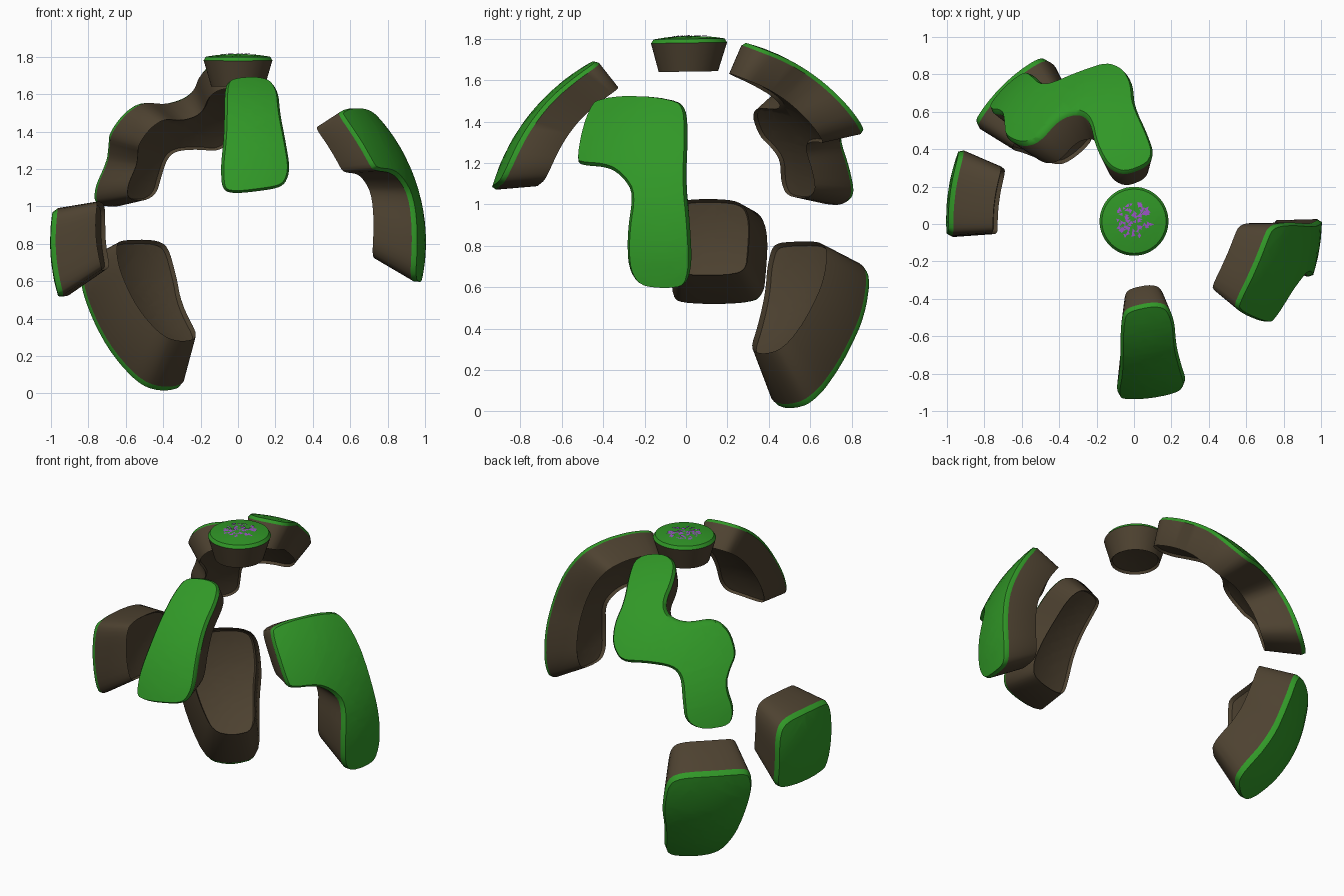
import bpy, bmesh, math, random
from mathutils import Vector

if "Cube" in bpy.data.objects:
    bpy.data.objects.remove(bpy.data.objects["Cube"])

random.seed(4)
CENTER = Vector((0, 0.03, 0.81))   # centre of the broken globe
FOCUS = Vector((0, 0, 1.15))       # every shard tapers toward this point
RADIUS, TAPER = 1.005, 0.78


def material(name, rgb):
    m = bpy.data.materials.new(name)
    m.diffuse_color = (*rgb, 1)
    m.use_nodes = True
    m.node_tree.nodes["Principled BSDF"].inputs["Base Color"].default_value = m.diffuse_color
    return m


GRASS = material("grass green", (0.030, 0.310, 0.020))
EARTH = material("earth brown", (0.075, 0.054, 0.030))
PETAL = material("petal purple", (0.330, 0.090, 0.560))


def lift(azimuth, elevation, u, v):
    """Drop a point of a flat view onto the globe; returns a direction."""
    a, e = math.radians(azimuth), math.radians(elevation)
    right = Vector((math.cos(a), math.sin(a), 0))
    cam = Vector((math.sin(a) * math.cos(e), -math.cos(a) * math.cos(e), math.sin(e)))
    up = cam.cross(right)
    du, dv = u - CENTER.dot(right), v - CENTER.dot(up)
    w = math.sqrt(max(RADIUS ** 2 - du * du - dv * dv, 0.01))
    return (right * du + up * dv + cam * w).normalized()


def soften(pts, rounds=2):
    """Corner cutting on a closed outline."""
    for _ in range(rounds):
        out = []
        for p, q in zip(pts, pts[1:] + pts[:1]):
            out += [p * 0.77 + q * 0.23, p * 0.23 + q * 0.77]
        pts = out
    return pts


def shard(name, azimuth, elevation, outline):
    dirs = [lift(azimuth, elevation, u, v) for u, v in outline]
    n = sum(dirs, Vector()).normalized()
    e1 = n.orthogonal().normalized()
    e2 = n.cross(e1)
    # outline on the plane touching the globe
    flat = soften([Vector((d.dot(e1), d.dot(e2))) / d.dot(n) for d in dirs])
    area = sum(p.x * q.y - q.x * p.y for p, q in zip(flat, flat[1:] + flat[:1]))
    if area < 0:
        flat.reverse()
    k = len(flat)
    inner = []
    for i in range(k):
        t = (flat[(i + 1) % k] - flat[i - 1]).normalized()
        inner.append(flat[i] + Vector((-t.y, t.x)) * 0.018)

    bm = bmesh.new()
    vo = [bm.verts.new((p.x, p.y, 0)) for p in flat]
    vi = [bm.verts.new((p.x, p.y, 0)) for p in inner]
    for i in range(k):
        j = (i + 1) % k
        bm.faces.new((vo[i], vo[j], vi[j], vi[i])).material_index = 1
    cap = bm.faces.new(vi)
    bmesh.ops.triangulate(bm, faces=[cap])
    # grid cuts so that the cap can curve
    for axis in ((1, 0, 0), (0, 1, 0)):
        for s in range(-14, 15):
            faces = [f for f in bm.faces if f.material_index == 0]
            geom = list({x for f in faces for x in (*f.verts, *f.edges)}) + faces
            bmesh.ops.bisect_plane(bm, geom=geom, dist=1e-5,
                                   plane_co=Vector(axis) * (s * 0.08 + 0.003), plane_no=axis)
    # wrap on the globe, with the rim rolled down a little
    rim = {v for v in bm.verts if v.is_boundary}
    for v in bm.verts:
        d = (n + e1 * v.co.x + e2 * v.co.y).normalized()
        v.co = CENTER + d * RADIUS
        if v in rim:
            v.co = FOCUS + (v.co - FOCUS) * 0.975
    # grass skin above, earth wall and underside
    for f in bm.faces:
        f.material_index = 0
    top = list(bm.faces)
    ext = bmesh.ops.extrude_face_region(bm, geom=top, use_keep_orig=True)
    for v in [g for g in ext["geom"] if isinstance(g, bmesh.types.BMVert)]:
        v.co = FOCUS + (v.co - FOCUS) * TAPER
    keep = set(top)
    for f in bm.faces:
        if f not in keep:
            f.material_index = 1
    bmesh.ops.recalc_face_normals(bm, faces=bm.faces[:])
    finish(name, bm, (GRASS, EARTH), 42)


def finish(name, bm, mats, angle):
    me = bpy.data.meshes.new(name)
    bm.to_mesh(me)
    bm.free()
    for m in mats:
        me.materials.append(m)
    ob = bpy.data.objects.new(name, me)
    bpy.context.collection.objects.link(ob)
    bpy.ops.object.select_all(action='DESELECT')
    ob.select_set(True)
    bpy.context.view_layer.objects.active = ob
    bpy.ops.object.shade_smooth_by_angle(angle=math.radians(angle))


# round cap island on top
shard("top_island", 0, 90, [(0.19 * math.cos(i * math.pi / 12), 0.015 + 0.19 * math.sin(i * math.pi / 12))
                            for i in range(24)])

# front slab
shard("front_island", 0, 0, [
    (-.07, 1.66), (-.03, 1.69), (.1, 1.70), (.18, 1.68), (.22, 1.62), (.23, 1.5), (.26, 1.35),
    (.285, 1.2), (.26, 1.12), (.2, 1.09), (0, 1.065), (-.085, 1.08), (-.095, 1.2), (-.08, 1.35),
    (-.075, 1.45)])

# hooked island on the right
shard("right_island", 90, 0, [
    (-.54, 1.22), (-.48, 1.46), (-.43, 1.52), (-.05, 1.515), (0, 1.47), (.01, 1.35), (0, 1.1),
    (.02, .9), (.03, .7), (0, .595), (-.1, .58), (-.23, .595), (-.285, .68), (-.29, .85),
    (-.26, 1.05), (-.31, 1.13), (-.38, 1.18), (-.52, 1.19)])

# small island on the left
shard("left_island", -90, 0, [
    (.07, .53), (0, .505), (-.33, .51), (-.385, .56), (-.395, .65), (-.405, .85), (-.37, .95),
    (-.28, .985), (0, .985), (.06, .95), (.07, .75)])

# winding island at the back
shard("back_island", 215, 25, [
    (-.34, 1.395), (-.31, 1.475), (-.24, 1.515), (-.11, 1.515), (-.055, 1.46), (-.07, 1.355),
    (-.125, 1.225), (-.10, 1.15), (0, 1.11), (.17, 1.14), (.26, 1.07), (.305, .925), (.265, .835),
    (.24, .74), (.29, .595), (.265, .5), (.095, .47), (-.005, .52), (-.02, .65), (-.03, .785),
    (-.08, .845), (-.24, .87), (-.385, .875), (-.44, .975), (-.43, 1.10), (-.37, 1.235)])

# low island at the back left
shard("low_island", 215, 25, [
    (-.115, .18), (0, .22), (.32, .24), (.385, .225), (.395, .125), (.36, .01), (.29, -.14),
    (.19, -.235), (.04, -.26), (-.13, -.245), (-.125, -.11), (-.145, .01)])

# scattered petals on the top island
bm = bmesh.new()
for _ in range(60):
    r, a = 0.095 * math.sqrt(random.random()), random.uniform(0, math.tau)
    cx, cy = r * math.cos(a), 0.02 + r * math.sin(a)
    turn = random.uniform(0, math.tau)
    tri = []
    for i in range(3):
        s = random.uniform(0.008, 0.019)
        x, y = cx + s * math.cos(turn + i * 2.1), cy + s * math.sin(turn + i * 2.1)
        z = CENTER.z + math.sqrt(RADIUS ** 2 - x * x - (y - CENTER.y) ** 2) + 0.003
        tri.append(bm.verts.new((x, y, z)))
    bm.faces.new(tri)
finish("petals", bm, (PETAL,), 20)
